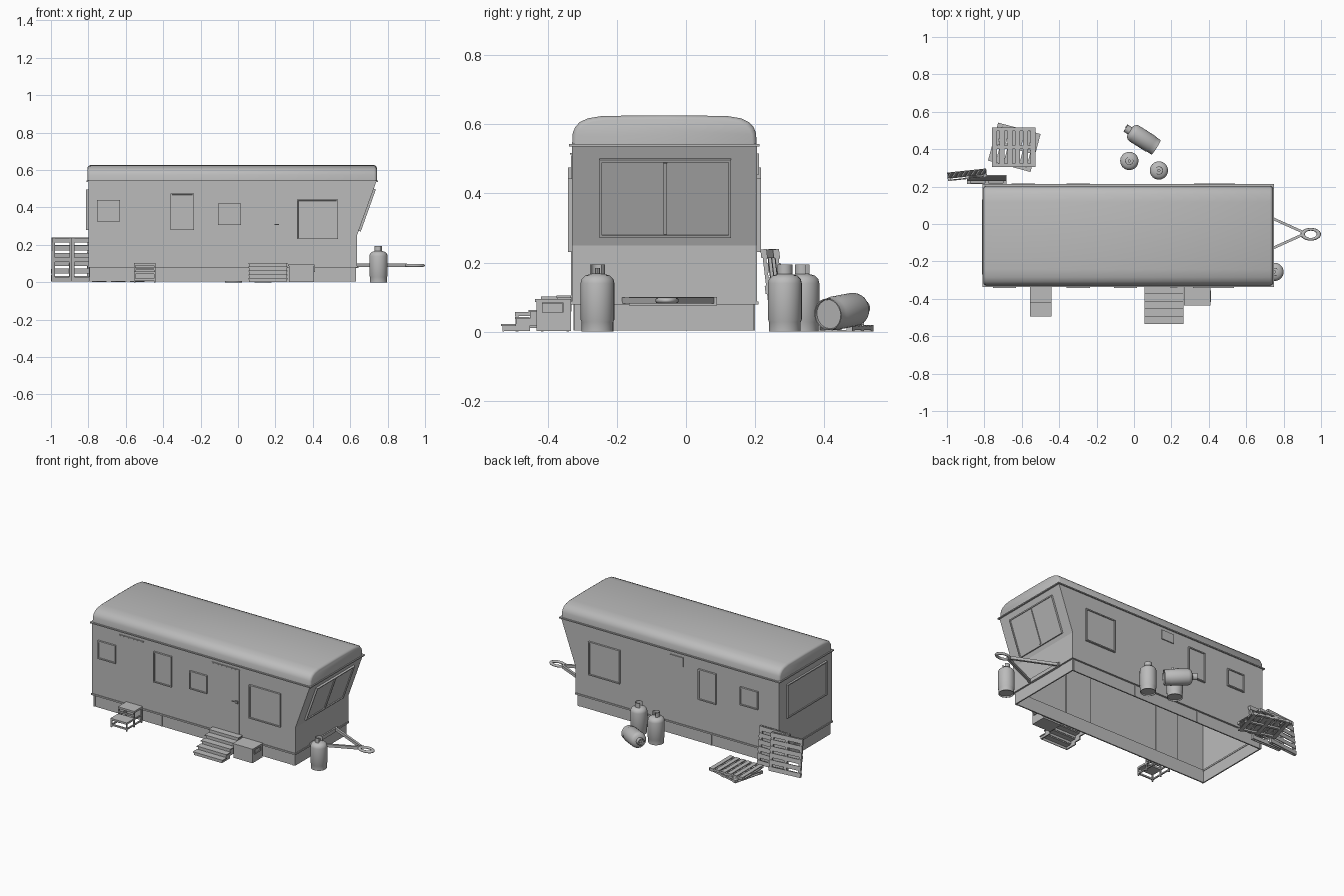
import bpy, bmesh, math
from mathutils import Matrix, Vector

if "Cube" in bpy.data.objects:
    bpy.data.objects.remove(bpy.data.objects["Cube"])

GREY = bpy.data.materials.new("plain_grey")
GREY.diffuse_color = (0.5, 0.5, 0.5, 1)
GREY.use_nodes = True
GREY.node_tree.nodes["Principled BSDF"].inputs["Base Color"].default_value = GREY.diffuse_color
Y0, Y1, CY = -0.33, 0.205, -0.0625


def finish(name, bm, matrix=None, smooth=False, normals=True):
    if matrix is not None:
        bm.transform(matrix)
    if normals:
        bmesh.ops.recalc_face_normals(bm, faces=bm.faces)
    me = bpy.data.meshes.new(name)
    bm.to_mesh(me)
    bm.free()
    me.materials.append(GREY)
    ob = bpy.data.objects.new(name, me)
    bpy.context.collection.objects.link(ob)
    if smooth:
        bpy.ops.object.select_all(action='DESELECT')
        ob.select_set(True)
        bpy.context.view_layer.objects.active = ob
        bpy.ops.object.shade_smooth_by_angle(angle=math.radians(35))
    return ob


def add_box(bm, x0, x1, y0, y1, z0, z1):
    m = Matrix.Translation(((x0 + x1) / 2, (y0 + y1) / 2, (z0 + z1) / 2))
    m = m @ Matrix.Diagonal((x1 - x0, y1 - y0, z1 - z0, 1))
    bmesh.ops.create_cube(bm, size=1, matrix=m)


def boxes(name, dims, matrix=None):
    bm = bmesh.new()
    for d in dims:
        add_box(bm, *d)
    return finish(name, bm, matrix)


def ring(x0, x1, y0, y1, z0, z1, t):
    return [(x0, x1, y0, y0 + t, z0, z1), (x0, x1, y1 - t, y1, z0, z1),
            (x0, x0 + t, y0 + t, y1 - t, z0, z1), (x1 - t, x1, y0 + t, y1 - t, z0, z1)]


def frame_matrix(origin, u, v):
    u, v = Vector(u).normalized(), Vector(v).normalized()
    n = u.cross(v)
    return Matrix.Translation(origin) @ Matrix((u, v, n)).transposed().to_4x4()


def window(name, wall, u0, u1, v0, v1, depth=0.012, rim=0.01, split=None):
    # frame with a recessed pane, standing on a wall plane
    bm = bmesh.new()
    add_box(bm, u0, u1, v0, v1, 0, depth)
    bm.normal_update()
    top = [f for f in bm.faces if f.normal.z > 0.9]
    bmesh.ops.inset_individual(bm, faces=top, thickness=rim)
    bmesh.ops.inset_individual(bm, faces=top, thickness=0.0005, depth=-0.006)
    if split is not None:
        add_box(bm, split - 0.005, split + 0.005, v0 + rim, v1 - rim, 0, depth)
    return finish(name, bm, wall)


def lathe(bm, profile, steps=24, angle=2 * math.pi):
    vs = [bm.verts.new((r, 0, z)) for r, z in profile]
    es = [bm.edges.new(p) for p in zip(vs, vs[1:])]
    bmesh.ops.spin(bm, geom=vs + es, axis=(0, 0, 1), cent=(0, 0, 0), steps=steps, angle=angle)


# body shell: side profile with raked nose, open underneath
prof = [(-0.80, 0.08), (-0.80, 0.54), (0.74, 0.54), (0.636, 0.25), (0.636, 0.08)]
bm = bmesh.new()
a = [bm.verts.new((x, Y0, z)) for x, z in prof]
b = [bm.verts.new((x, Y1, z)) for x, z in prof]
bm.faces.new(a)
bm.faces.new(b[::-1])
for i in (0, 2, 3):
    bm.faces.new((a[i], b[i], b[i + 1], a[i + 1]))
finish("body_walls", bm)

# roof: arched section swept along x with softened ends
arch = [(0.267, 0.54), (0.265, 0.575), (0.258, 0.592), (0.245, 0.606), (0.222, 0.617), (0.18, 0.624), (0, 0.626)]
arch += [(-y, z) for y, z in arch[-2::-1]]
bm = bmesh.new()
loops = []
for x, s in ((-0.804, 0.012), (-0.80, 0.005), (-0.79, 0), (0.728, 0), (0.738, 0.005), (0.742, 0.012)):
    loops.append([bm.verts.new((x, CY + y * (1 - s / 0.267), 0.54 + (z - 0.54) * (1 - s / 0.086)))
                  for y, z in arch])
for p, q in zip(loops, loops[1:]):
    for i in range(len(arch) - 1):
        bm.faces.new((p[i], p[i + 1], q[i + 1], q[i]))
bm.faces.new(loops[0])
bm.faces.new(loops[-1])
finish("roof", bm, smooth=True)

# drip edge, floor rim, skirt
boxes("roof_drip_edge", ring(-0.811, 0.749, -0.338, 0.213, 0.536, 0.543, 0.014))
boxes("floor_rim", ring(-0.804, 0.64, -0.334, 0.209, 0.078, 0.088, 0.02))
boxes("skirt", ring(-0.795, 0.63, -0.322, 0.197, 0.004, 0.08, 0.008))
seams = []
for x in (-0.795, -0.32, 0.15, 0.61):
    for y in (-0.325, 0.197):
        seams.append((x, x + 0.012, y, y + 0.003, 0.004, 0.08))
boxes("skirt_battens", seams)

# windows on the four walls
front = frame_matrix((0, Y0, 0), (1, 0, 0), (0, 0, 1))
back = frame_matrix((0, Y1, 0), (-1, 0, 0), (0, 0, 1))
left = frame_matrix((-0.80, 0, 0), (0, -1, 0), (0, 0, 1))
nose = frame_matrix((0.636, 0, 0.25), (0, 1, 0), (0.104, 0, 0.29))
window("front_window_small", front, -0.755, -0.63, 0.325, 0.44)
window("front_window_tall", front, -0.36, -0.235, 0.28, 0.475)
window("front_window_middle", front, -0.107, 0.016, 0.305, 0.42)
window("front_window_large", front, 0.315, 0.535, 0.23, 0.443)
window("back_window_small", back, 0.53, 0.655, 0.325, 0.44)
window("back_window_tall", back, 0.235, 0.36, 0.28, 0.475)
window("back_window_large", back, -0.54, -0.32, 0.23, 0.443)
window("left_window", left, -0.13, 0.27, 0.28, 0.495)
window("nose_window", nose, -0.25, 0.13, 0.027, 0.266, split=-0.06)
boxes("back_vent", [(0.035, 0.125, 0.455, 0.515, 0, 0.006)], back)

# doors with a handle
boxes("left_door", [(-0.60, -0.44, Y0 - 0.003, Y0 + 0.006, 0.09, 0.51)])
boxes("right_door", [(0.055, 0.24, Y0 - 0.003, Y0 + 0.006, 0.09, 0.51)])
boxes("door_canopy_strips", [(x0, x1, Y0 - 0.006, Y0, 0.512, 0.517)
                             for x0, x1 in ((-0.605, -0.435), (0.05, 0.245))])
boxes("door_handle", [(0.195, 0.225, Y0 - 0.012, Y0 - 0.008, 0.306, 0.311),
                      (0.218, 0.232, Y0 - 0.01, Y0, 0.298, 0.316)])

# wide stairs: treads, risers and stepped sides
parts = []
for i in range(5):
    y, z = -0.535 + 0.04 * i, 0.022 + 0.0205 * i
    parts.append((0.055, 0.265, y, y + 0.043, z - 0.006, z))
    parts.append((0.06, 0.26, y + 0.004, y + 0.008, z - 0.021, z - 0.006))
    for x in (0.06, 0.252):
        parts.append((x, x + 0.008, y + 0.004, y + 0.044, max(0.002, z - 0.045), z - 0.004))
boxes("wide_stairs", parts)

# small two-tread step with legs and rails
parts = [(-0.555, -0.44, -0.42, -0.335, 0.09, 0.102), (-0.555, -0.44, -0.495, -0.415, 0.045, 0.057)]
for x in (-0.555, -0.448):
    parts += [(x, x + 0.008, -0.493, -0.485, 0, 0.045), (x, x + 0.008, -0.42, -0.412, 0, 0.09),
              (x, x + 0.008, -0.346, -0.338, 0, 0.09), (x, x + 0.008, -0.485, -0.346, 0.01, 0.018),
              (x, x + 0.008, -0.412, -0.346, 0.045, 0.053)]
parts += [(-0.547, -0.448, -0.493, -0.485, 0.01, 0.02), (-0.547, -0.448, -0.42, -0.412, 0.066, 0.076)]
boxes("small_step", parts)

# utility box beside the stairs
boxes("utility_box", [(0.272, 0.405, -0.433, -0.333, 0.002, 0.086), (0.268, 0.409, -0.437, -0.333, 0.086, 0.094)])
window("utility_box_hatch", frame_matrix((0.405, 0, 0), (0, 1, 0), (0, 0, 1)),
       -0.417, -0.355, 0.055, 0.084, depth=0.006, rim=0.003)

# tow hitch: converging beams, cross bar and oval eye
for side in (-1, 1):
    p, q = Vector((0.63, -0.05 + side * 0.13, 0.09)), Vector((0.90, -0.05 + side * 0.008, 0.09))
    ang = math.atan2(q.y - p.y, q.x - p.x)
    boxes("hitch_beam", [(0, (q - p).length, -0.007, 0.007, -0.009, 0.009)],
          Matrix.Translation(p) @ Matrix.Rotation(ang, 4, 'Z'))
boxes("hitch_cross_bar", [(0.625, 0.645, -0.165, 0.09, 0.076, 0.1)])
bpy.ops.mesh.primitive_torus_add(major_radius=0.043, minor_radius=0.012, major_segments=24,
                                 minor_segments=8, location=(0.945, -0.055, 0.09))
eye = bpy.context.object
eye.name = "hitch_eye"
eye.scale = (1, 0.62, 0.7)
eye.data.materials.append(GREY)
bpy.ops.object.shade_smooth_by_angle(angle=math.radians(50))


# gas bottles
def bottle(name, matrix):
    bm = bmesh.new()
    lathe(bm, [(0, 0.008), (0.042, 0.008), (0.043, 0), (0.046, 0), (0.046, 0.028), (0.049, 0.035),
               (0.049, 0.14), (0.046, 0.152), (0.036, 0.162), (0.016, 0.168), (0, 0.168)])
    lathe(bm, [(0.008, 0.166), (0.008, 0.184), (0, 0.184)], 10)
    lathe(bm, [(0.019, 0.164), (0.022, 0.164), (0.022, 0.195), (0.019, 0.195), (0.019, 0.164)],
          16, math.radians(270))
    bmesh.ops.remove_doubles(bm, verts=bm.verts, dist=1e-5)
    finish(name, bm, matrix, smooth=True)


for i, (x, y, turn) in enumerate(((0.751, -0.256, 0.6), (-0.025, 0.337, 2), (0.133, 0.286, 4))):
    bottle("gas_bottle_%d" % (i + 1), Matrix.Translation((x, y, 0)) @ Matrix.Rotation(turn, 4, 'Z'))
axis = Vector((-0.845, 0.535, 0.10)).normalized()
bottle("gas_bottle_lying", Matrix.Translation((0.118, 0.41, 0.05)) @ axis.to_track_quat('Z', 'Y').to_matrix().to_4x4())


# pallets: two stacked, two leaning on the back wall
def pallet(name, matrix):
    w, d = 0.1175, 0.105
    parts = [(-w + i * 0.0415, -w + i * 0.0415 + 0.0275, -d, d, 0.014, 0.018) for i in range(6)]
    parts += [(-w, w, y - 0.009, y + 0.009, 0.004, 0.014) for y in (-d + 0.009, 0, d - 0.009)]
    parts += [(x - 0.012, x + 0.012, -d, d, 0, 0.004) for x in (-w + 0.012, 0, w - 0.012)]
    boxes(name, parts, matrix)


pallet("pallet_stack_lower", Matrix.Translation((-0.64, 0.41, 0.001)) @ Matrix.Rotation(math.radians(-15), 4, 'Z'))
pallet("pallet_stack_upper", Matrix.Translation((-0.643, 0.41, 0.019)))
for i, (x, y, turn) in enumerate(((-0.787, 0.243, 0), (-0.893, 0.268, 6))):
    lean = Matrix.Translation((x, y, 0.004)) @ Matrix.Rotation(math.radians(turn), 4, 'Z')
    up = Vector((0, -0.12, 1)).normalized()
    lean = lean @ frame_matrix(up * 0.1175, up, (1, 0, 0))
    pallet("pallet_leaning_%d" % (i + 1), lean)
